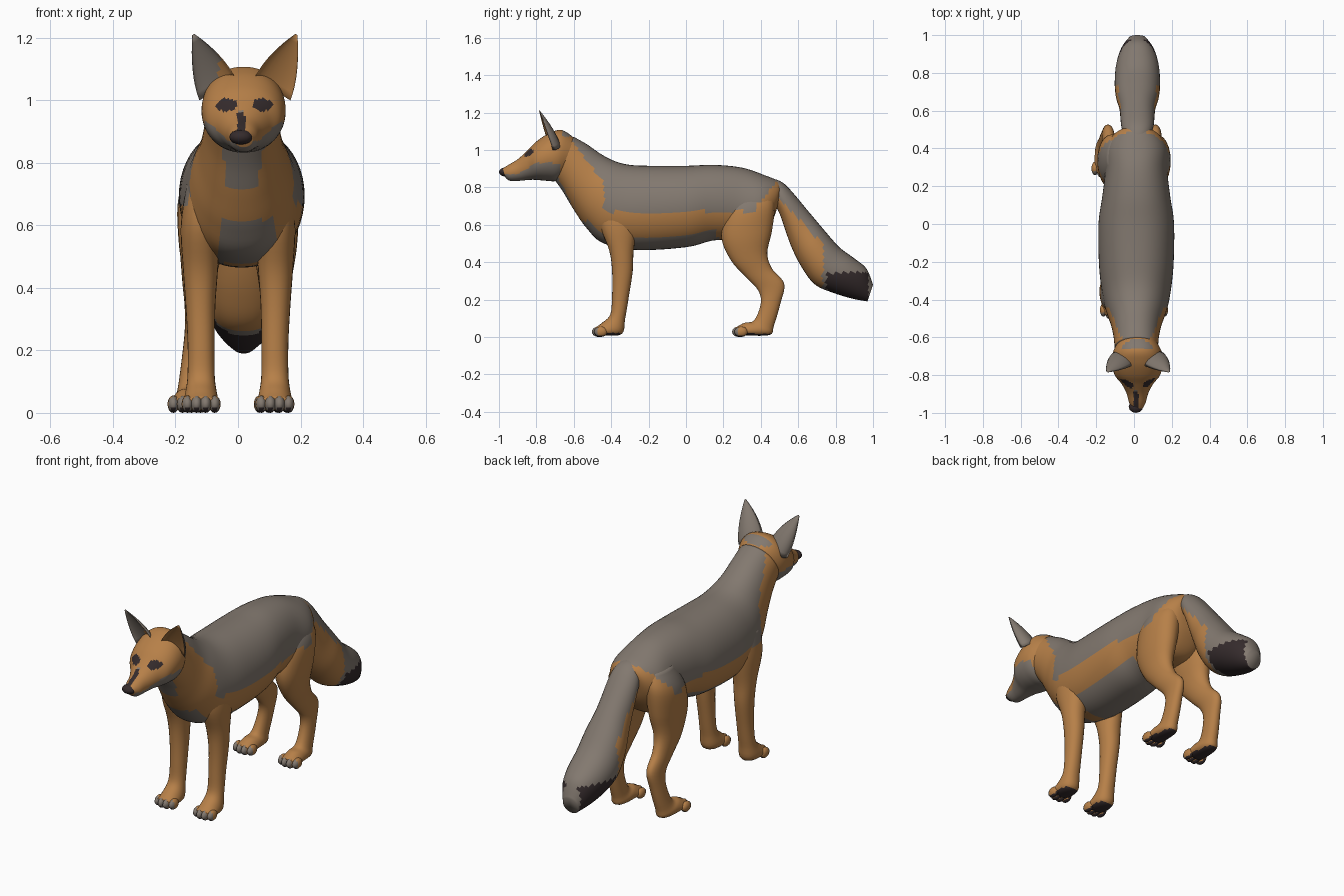
import bpy, bmesh, math
from mathutils import Vector

cube = bpy.data.objects.get("Cube")
if cube:
    bpy.data.objects.remove(cube)

ORANGE, GREY, DARK = 0, 1, 2


def material(name, colour):
    mat = bpy.data.materials.new(name)
    mat.use_nodes = True
    mat.diffuse_color = (*colour, 1)
    mat.node_tree.nodes["Principled BSDF"].inputs["Base Color"].default_value = (*colour, 1)
    return mat


MATERIALS = [material("orange fur", (0.47, 0.215, 0.065)),
             material("grey fur", (0.225, 0.19, 0.16)),
             material("dark fur", (0.035, 0.024, 0.025))]


def finish(name, bm, rule):
    """Turn a bmesh into a smooth object, coloured face by face by a rule."""
    bmesh.ops.recalc_face_normals(bm, faces=bm.faces)
    bm.normal_update()
    for face in bm.faces:
        face.smooth = True
        face.material_index = rule(face.calc_center_median(), face.normal)
    mesh = bpy.data.meshes.new(name)
    bm.to_mesh(mesh)
    bm.free()
    for mat in MATERIALS:
        mesh.materials.append(mat)
    obj = bpy.data.objects.new(name, mesh)
    bpy.context.collection.objects.link(obj)
    return obj


def skin(bm, loops):
    """Bridge successive rings of points and close both ends."""
    rows = [[bm.verts.new(p) for p in loop] for loop in loops]
    for a, b in zip(rows, rows[1:]):
        for i in range(len(a)):
            j = (i + 1) % len(a)
            bm.faces.new((a[i], a[j], b[j], b[i]))
    bm.faces.new(rows[0])
    bm.faces.new(rows[-1])


def spline(rows, steps):
    """Smoothly interpolate a list of number rows."""
    padded = [rows[0], *rows, rows[-1]]
    out = []
    for i in range(len(rows) - 1):
        quad = padded[i:i + 4]
        for s in range(steps):
            t = s / steps
            out.append([b + t / 2 * (c - a + t * (2 * a - 5 * b + 4 * c - d + t * (3 * (b - c) + d - a)))
                        for a, b, c, d in zip(*quad)])
    return out + [list(rows[-1])]


def loft(name, rings, rule, centre, steps=5, segments=32, side=1, splay=0):
    """Each ring: y and z of one edge, y and z of the opposite edge, half width, x offset."""
    loops = []
    for y1, z1, y2, z2, width, offset in spline(rings, steps):
        z = (z1 + z2) / 2
        x = centre + side * (offset + splay * max(0, 1 - 2 * z))
        loop = []
        for i in range(segments):
            a = math.tau * i / segments
            c, s = math.cos(a), math.sin(a)
            wide = math.copysign(abs(s) ** 0.9, s) * width
            loop.append(Vector((x + wide, (y1 + y2) / 2 + c * (y1 - y2) / 2, z + c * (z1 - z2) / 2)))
        loops.append(loop)
    bm = bmesh.new()
    skin(bm, loops)
    return finish(name, bm, rule)


def ellipsoid(name, centre, size, rule):
    bm = bmesh.new()
    bmesh.ops.create_uvsphere(bm, u_segments=12, v_segments=8, radius=1)
    for v in bm.verts:
        v.co = Vector(c + s * k for c, s, k in zip(centre, size, v.co))
    return finish(name, bm, rule)


# Colour rules
def coat(p, n):
    edge = 0.67 + max(0, p.y - 0.36) * 1.3
    if p.y < -0.44:
        edge = 0.84 + 1.3 * (-0.45 - p.y)
    if p.z > edge:
        return GREY
    belly = n.z < -0.6 and -0.3 < p.y < 0.17
    chest = -0.06 < p.x < 0.12 and 0.48 < p.z < 0.62 and p.y < -0.3
    throat = abs(p.x - 0.015) < 0.15 * (p.z - 0.7) + 0.045 and p.z > 0.72 and p.y < -0.54 and n.y < -0.3
    return GREY if belly or chest or throat else ORANGE


def face_paint(p, n):
    eye = ((abs(p.x - 0.022) - 0.058) / 0.034) ** 2 + ((p.z - 0.985) / 0.02) ** 2
    if eye < 1 and p.y < -0.76:
        return DARK
    if p.y < -0.88 and n.z > 0 and abs(p.x - 0.01) < 0.012:
        return DARK if p.z < 0.96 else GREY
    cheek = 0.87 + 0.06 * min(1, max(0, (p.y + 0.9) * 10))
    if p.z < cheek and p.y < -0.67:
        return GREY
    return GREY if p.y > -0.66 and p.z > 1.07 else ORANGE


def tail_paint(p, n):
    if p.y > 0.975 or n.z > 0.55:
        return GREY
    if p.y > 0.75 and p.z < 0.345:
        return DARK
    if p.z > 1.25 - 1.03 * p.y or p.y > 0.73:
        return GREY
    return ORANGE


def leg_paint(p, n):
    if n.z < -0.75 and p.z < 0.05:
        return DARK
    return coat(p, n) if p.z > 0.63 else ORANGE


def toe_paint(p, n):
    return DARK if n.z < -0.6 else GREY if n.y < -0.3 else ORANGE


def centred(rows):
    return [(*row, 0) for row in rows]


# Body and neck
loft("body", centred([
    (-0.60, 1.07, -0.71, 0.85, 0.115),
    (-0.53, 1.03, -0.66, 0.78, 0.12),
    (-0.45, 0.975, -0.60, 0.68, 0.135),
    (-0.38, 0.94, -0.53, 0.58, 0.16),
    (-0.30, 0.92, -0.44, 0.50, 0.18),
    (-0.18, 0.915, -0.26, 0.465, 0.197),
    (0.00, 0.915, 0.00, 0.48, 0.2),
    (0.15, 0.92, 0.14, 0.515, 0.18),
    (0.30, 0.905, 0.25, 0.52, 0.165),
    (0.42, 0.865, 0.38, 0.53, 0.165),
    (0.50, 0.83, 0.46, 0.62, 0.11),
    (0.52, 0.79, 0.49, 0.70, 0.04)]), coat, 0.012, steps=6, segments=48)

# Head and muzzle
loft("head", centred([
    (-0.58, 1.05, -0.63, 0.87, 0.09),
    (-0.66, 1.105, -0.69, 0.835, 0.128),
    (-0.73, 1.09, -0.745, 0.835, 0.134),
    (-0.80, 1.045, -0.80, 0.84, 0.12),
    (-0.85, 0.995, -0.84, 0.84, 0.085),
    (-0.90, 0.95, -0.89, 0.835, 0.058),
    (-0.95, 0.92, -0.94, 0.835, 0.044),
    (-0.98, 0.90, -0.965, 0.85, 0.03)]), face_paint, 0.018, steps=7, segments=56)
ellipsoid("nose", (0.01, -0.967, 0.882), (0.038, 0.033, 0.024), lambda p, n: DARK)

# Tail
loft("tail", centred([
    (0.45, 0.85, 0.46, 0.72, 0.065),
    (0.53, 0.815, 0.50, 0.66, 0.085),
    (0.66, 0.665, 0.56, 0.49, 0.095),
    (0.74, 0.57, 0.62, 0.37, 0.115),
    (0.82, 0.48, 0.69, 0.28, 0.12),
    (0.90, 0.42, 0.79, 0.235, 0.112),
    (0.965, 0.365, 0.89, 0.205, 0.085),
    (1.0, 0.28, 0.97, 0.19, 0.045)]), tail_paint, 0.018, steps=6)


# Ears: cupped shells that taper to a point
def ear(name, side):
    base = Vector((0.022 + side * 0.088, -0.73, 1.035))
    tip = Vector((0.022 + side * 0.165, -0.785, 1.21))
    across = Vector((-side * 0.8, -0.25, 0.5)).normalized()
    loops = []
    for step in range(9):
        t = step / 8
        width = 0.066 * (1 - t ** 1.7) + 0.004
        middle = base.lerp(tip, t)
        loop = []
        for i in range(20):
            a = math.tau * i / 20
            depth = math.sin(a) if i < 10 else 0.45 * abs(math.sin(a))
            loop.append(middle + across * (math.cos(a) * width) + Vector((0, depth * width * 0.8, 0)))
        loops.append(loop)
    bm = bmesh.new()
    skin(bm, loops)
    finish(name, bm, lambda p, n: ORANGE if n.y < -0.2 and (side > 0 or p.x > -0.06) else GREY)


FRONT_LEG = [
    (-0.46, 0.74, -0.26, 0.72, 0.05, 0.115),
    (-0.46, 0.60, -0.26, 0.60, 0.063, 0.12),
    (-0.41, 0.46, -0.28, 0.46, 0.056, 0.12),
    (-0.395, 0.35, -0.285, 0.35, 0.048, 0.12),
    (-0.395, 0.22, -0.305, 0.22, 0.043, 0.118),
    (-0.405, 0.12, -0.325, 0.10, 0.044, 0.118),
    (-0.45, 0.075, -0.345, 0.015, 0.054, 0.118),
    (-0.485, 0.05, -0.455, 0.01, 0.052, 0.118)]
HIND_LEG = [
    (0.26, 0.80, 0.45, 0.79, 0.05, 0.09),
    (0.21, 0.67, 0.475, 0.71, 0.078, 0.112),
    (0.19, 0.53, 0.46, 0.57, 0.072, 0.118),
    (0.24, 0.41, 0.435, 0.45, 0.054, 0.118),
    (0.32, 0.32, 0.46, 0.365, 0.04, 0.115),
    (0.385, 0.25, 0.525, 0.285, 0.034, 0.113),
    (0.40, 0.18, 0.505, 0.18, 0.034, 0.113),
    (0.365, 0.09, 0.47, 0.06, 0.038, 0.113),
    (0.31, 0.075, 0.445, 0.01, 0.048, 0.113),
    (0.265, 0.05, 0.30, 0.01, 0.05, 0.113)]

# Legs, toes and ears on both sides
for label, side in (("left", 1), ("right", -1)):
    ear(label + "_ear", side)
    splay = 0.05 if side < 0 else 0
    for part, rings, spread in (("front", FRONT_LEG, 0), ("hind", HIND_LEG, splay)):
        loft(f"{label}_{part}_leg", rings, leg_paint, 0, side=side, splay=spread, segments=24)
        foot_y, foot_x = rings[-1][0], rings[-1][-1] + spread
        for toe in range(4):
            shift = toe - 1.5
            spot = (side * foot_x + shift * 0.029, foot_y + 0.016 + 0.006 * shift ** 2, 0.028)
            ellipsoid(f"{label}_{part}_toe_{toe + 1}", spot, (0.019, 0.036, 0.028), toe_paint)
